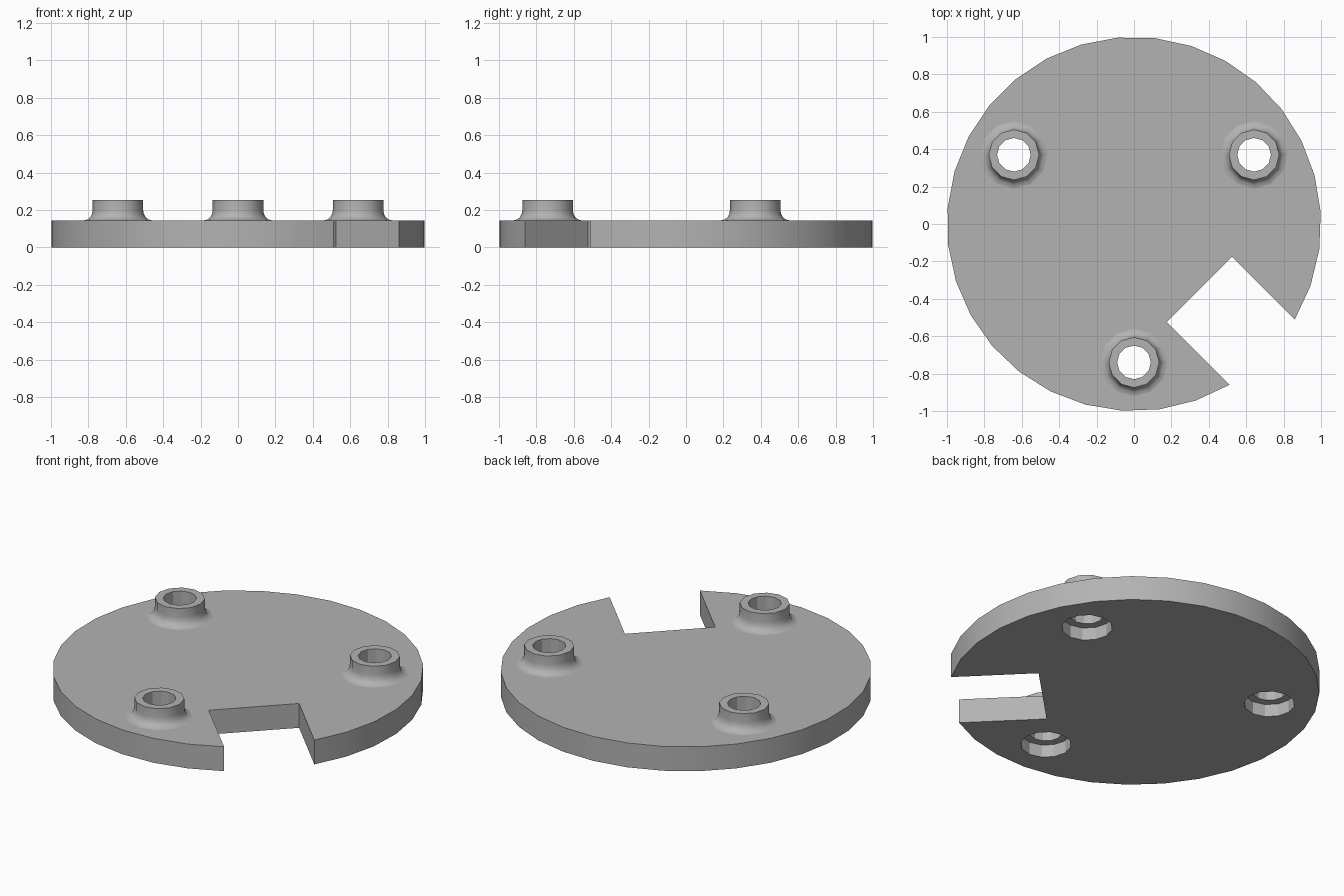
import bpy, bmesh
from math import sin, cos, pi, radians

if "Cube" in bpy.data.objects:
    bpy.data.objects.remove(bpy.data.objects["Cube"], do_unlink=True)

THICK, TOP = 0.145, 0.252          # plate and boss heights
SIDES = 12
FOOT, BORE, WALL, HOLE = 0.18, 0.137, 0.135, 0.09
CENTRES = {"left": (0.642, 0.37), "right": (-0.642, 0.37), "front": (0, -0.74)}

grey = bpy.data.materials.new("plain grey")
grey.use_nodes = True
colour = (0.45, 0.45, 0.45, 1)
grey.diffuse_color = colour
grey.node_tree.nodes["Principled BSDF"].inputs["Base Color"].default_value = colour


def ring(r, cx=0, cy=0):
    return [(cx + r * cos(2 * pi * i / SIDES), cy + r * sin(2 * pi * i / SIDES))
            for i in range(SIDES)]


def finish(bm, name):
    mesh = bpy.data.meshes.new(name)
    bm.to_mesh(mesh)
    bm.free()
    mesh.materials.append(grey)
    obj = bpy.data.objects.new(name, mesh)
    bpy.context.collection.objects.link(obj)
    return obj


# Plate outline: a round arc with a square notch pointing front left
ARC = 29
start, end = radians(-30.7), radians(300.7)
outline = [(cos(start + (end - start) * i / ARC), sin(start + (end - start) * i / ARC))
           for i in range(ARC + 1)]
outline += [(0.175, -0.525), (0.525, -0.175)]

# Plate: top and bottom sheets with round openings, joined by the rim
bm = bmesh.new()


def sheet(z, radius, up):
    loops, edges = [], []
    for pts in [outline] + [ring(radius, *c) for c in CENTRES.values()]:
        vs = [bm.verts.new((x, y, z)) for x, y in pts]
        edges += [bm.edges.new((vs[i - 1], vs[i])) for i in range(len(vs))]
        loops.append(vs)
    filled = bmesh.ops.triangle_fill(bm, edges=edges, use_beauty=True, normal=(0, 0, up))
    for f in filled["geom"]:
        if isinstance(f, bmesh.types.BMFace):
            f.normal_update()
            if f.normal.z * up < 0:
                f.normal_flip()
    return loops[0]


low, high = sheet(0, BORE, -1), sheet(THICK, FOOT, 1)
for i in range(len(low)):
    j = (i + 1) % len(low)
    face = bm.faces.new((low[i], low[j], high[j], high[i]))
    face.smooth = i < ARC
for e in bm.edges:
    if len(e.link_faces) == 2 and e.calc_face_angle() > radians(30):
        e.smooth = False
finish(bm, "plate")

# Bosses: flared foot, straight wall, flat lip, through hole and counterbore
fillet = [(FOOT - (FOOT - WALL) * sin(a), THICK + 0.055 * (1 - cos(a)))
          for a in [i * pi / 8 for i in range(5)]]
profile = fillet + [(WALL, TOP), (HOLE, TOP), (HOLE, 0.075), (BORE, 0.075), (BORE, 0)]
for side, (cx, cy) in CENTRES.items():
    bm = bmesh.new()
    rows = [[bm.verts.new((x, y, z)) for x, y in ring(r, cx, cy)] for r, z in profile]
    for k in range(len(rows) - 1):
        a, b = rows[k], rows[k + 1]
        for i in range(SIDES):
            j = (i + 1) % SIDES
            face = bm.faces.new((a[i], a[j], b[j], b[i]))
            face.smooth = k < len(fillet)
    for v1, v2 in zip(rows[5], rows[5][1:] + rows[5][:1]):
        bm.edges.get((v1, v2)).smooth = False
    finish(bm, side + "_boss")
